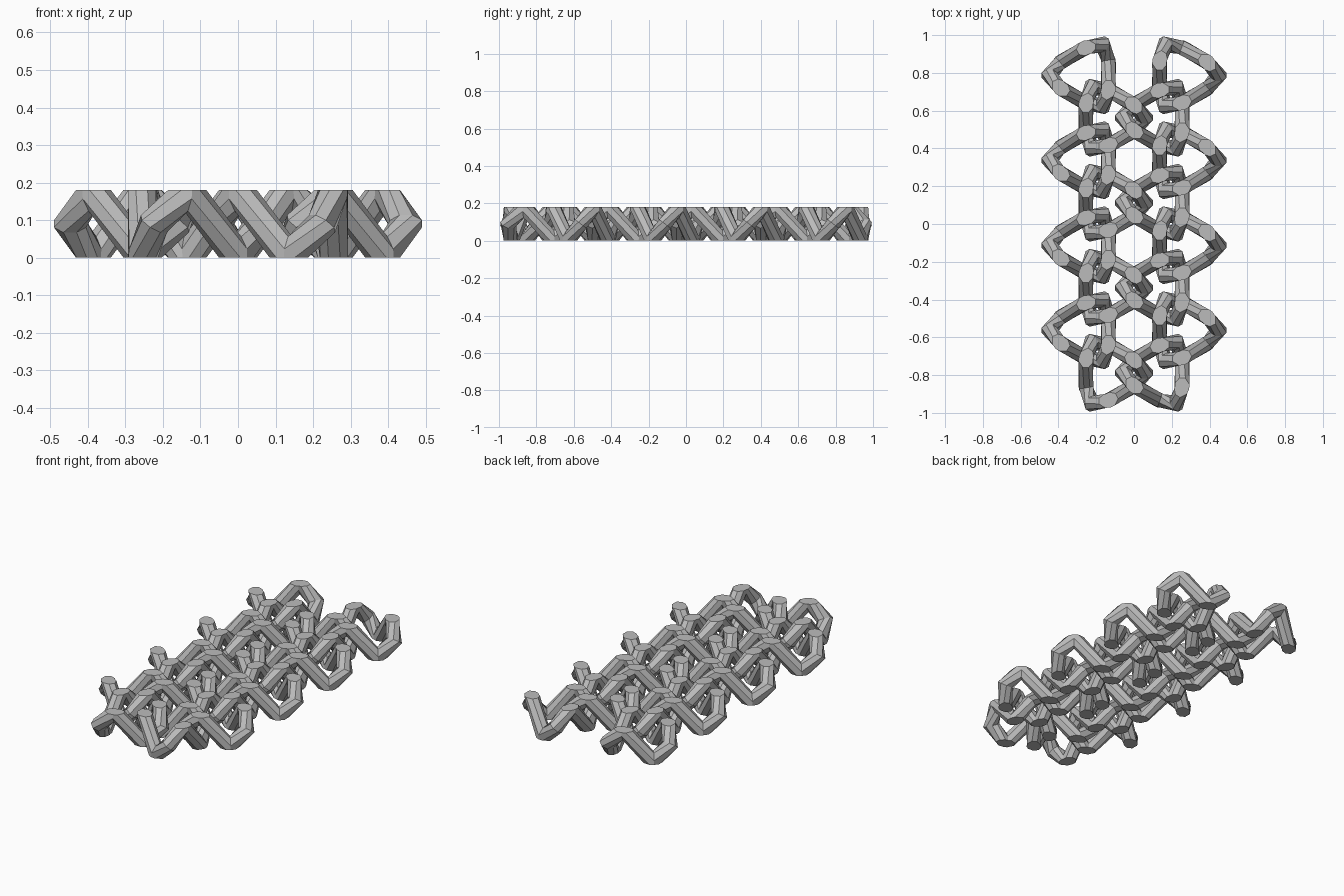
import bpy, bmesh, math
from mathutils import Vector

if "Cube" in bpy.data.objects:
    bpy.data.objects.remove(bpy.data.objects["Cube"])

SIDES, RADIUS, HEIGHT = 8, 0.041, 0.18
PITCH = 0.45                       # spacing along the strip
BOND = PITCH / math.sqrt(3)        # distance between neighbouring links

grey = bpy.data.materials.new("light grey")
grey.diffuse_color = (0.5, 0.5, 0.5, 1)
grey.use_nodes = True
grey.node_tree.nodes["Principled BSDF"].inputs["Base Color"].default_value = grey.diffuse_color


def polar(r, deg, z):
    a = math.radians(deg)
    return Vector((r * math.cos(a), r * math.sin(a), z))


# Centre line of one link: three corners at mid height, three peaks, three valleys
path = []
for k in range(3):
    base = 180 + 120 * k
    path += [polar(0.147, base - 28, 0), polar(0.188, base, HEIGHT / 2),
             polar(0.147, base + 28, HEIGHT)]


def section(i):
    """Octagonal tube section lying in the mitre plane at path point i."""
    p, n = path[i], len(path)
    d_in = (p - path[i - 1]).normalized()
    d_out = (path[(i + 1) % n] - p).normalized()
    t = (d_in + d_out).normalized()
    side = t.cross(Vector((0, 0, 1))).normalized()
    ring = []
    for j in range(SIDES):
        a = 2 * math.pi * (j + 0.5) / SIDES
        total = Vector()
        for d in (d_in, d_out):
            s = (side - d * side.dot(d)).normalized()
            q = RADIUS * (math.cos(a) * s + math.sin(a) * s.cross(d))
            total += q - d * (q.dot(t) / d.dot(t))
        ring.append(p + total / 2)
    return ring


# Link mesh: swept tube, then cut flat at the top and the bottom
bm = bmesh.new()
rings = [[bm.verts.new(v) for v in section(i)] for i in range(len(path))]
for i, a in enumerate(rings):
    b = rings[(i + 1) % len(rings)]
    for j in range(SIDES):
        k = (j + 1) % SIDES
        bm.faces.new((a[j], a[k], b[k], b[j]))
for z, up in ((HEIGHT, 1), (0, -1)):
    geom = bm.verts[:] + bm.edges[:] + bm.faces[:]
    bmesh.ops.bisect_plane(bm, geom=geom, dist=1e-6, plane_co=(0, 0, z),
                           plane_no=(0, 0, up), clear_outer=True)
    rim = [e for e in bm.edges if e.is_boundary]
    bmesh.ops.holes_fill(bm, edges=rim, sides=0)
bmesh.ops.recalc_face_normals(bm, faces=bm.faces[:])
mesh = bpy.data.meshes.new("link")
bm.to_mesh(mesh)
bm.free()
mesh.materials.append(grey)


def link(name, x, y, turn):
    ob = bpy.data.objects.new(name, mesh)
    ob.location = (x, y, 0)
    ob.rotation_euler.z = turn
    bpy.context.collection.objects.link(ob)


# Honeycomb strip: outer links point outwards, inner links point to the middle
for row in range(4):
    y_out = 1.75 * PITCH - row * PITCH
    y_in = y_out - PITCH / 2
    link("outer_link_left", -BOND, y_out, 0)
    link("outer_link_right", BOND, y_out, math.pi)
    link("inner_link_left", -BOND / 2, y_in, math.pi)
    link("inner_link_right", BOND / 2, y_in, 0)
